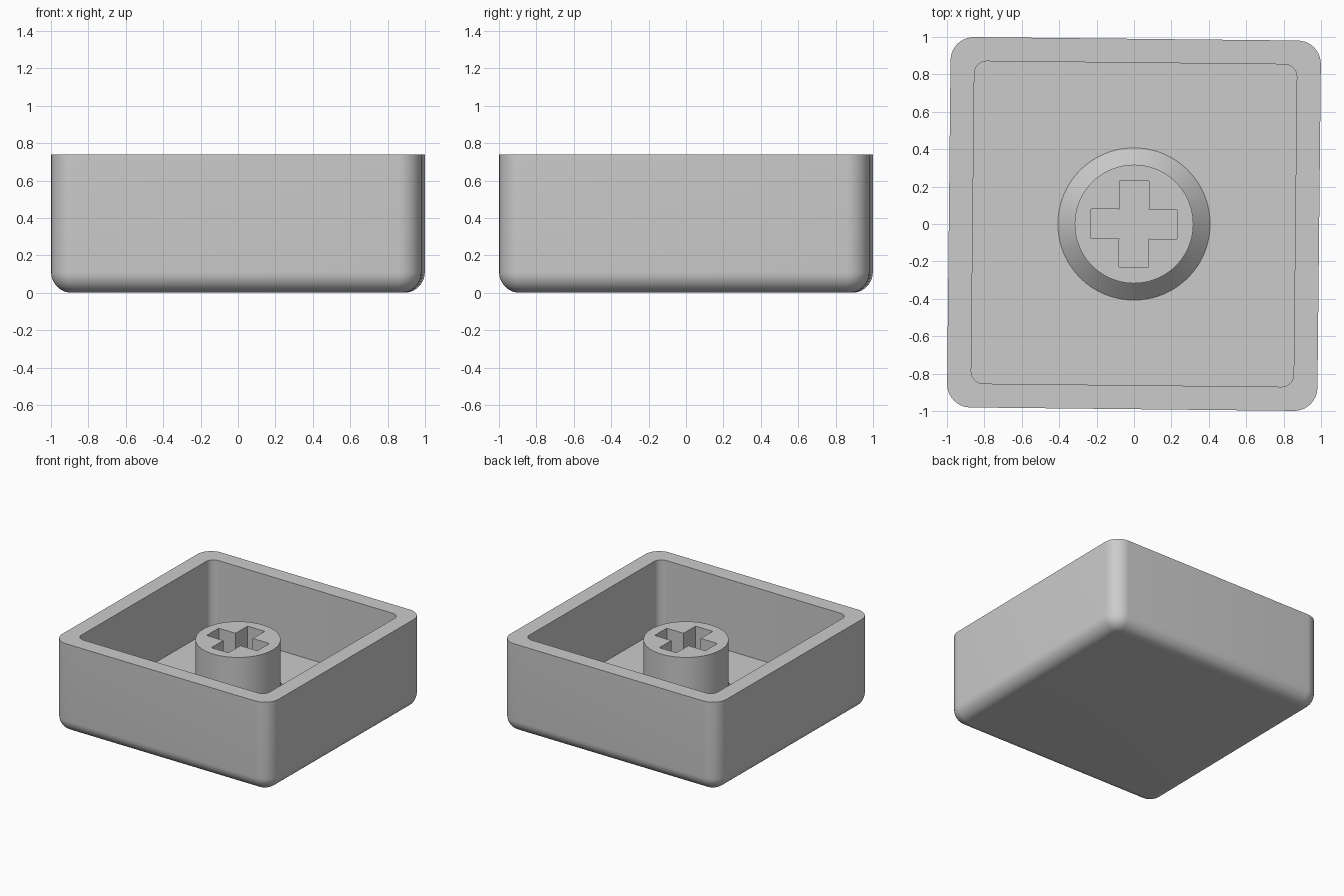
import bpy, bmesh, math

if "Cube" in bpy.data.objects:
    bpy.data.objects.remove(bpy.data.objects["Cube"])

TURN = math.radians(-0.6)   # whole part sits very slightly twisted

grey = bpy.data.materials.new("plain grey")
grey.diffuse_color = (0.6, 0.6, 0.6, 1)
grey.use_nodes = True
grey.node_tree.nodes["Principled BSDF"].inputs["Base Color"].default_value = grey.diffuse_color


def rounded_square(half, r, z, n=10):
    """Outline of a square with round corners, counter-clockwise."""
    pts = []
    for q in range(4):
        for i in range(n + 1):
            a = math.pi / 2 * (q + i / n)
            sx, sy = ((1, 1), (-1, 1), (-1, -1), (1, -1))[q]
            pts.append((sx * (half - r) + r * math.cos(a),
                        sy * (half - r) + r * math.sin(a), z))
    return pts


def circle(r, z, n=96):
    return [(r * math.cos(2 * math.pi * i / n),
             r * math.sin(2 * math.pi * i / n), z) for i in range(n)]


def loft(name, rings):
    """Skin a stack of outlines and cap both ends."""
    bm = bmesh.new()
    loops = [[bm.verts.new(p) for p in ring] for ring in rings]
    for a, b in zip(loops, loops[1:]):
        for i in range(len(a)):
            j = (i + 1) % len(a)
            bm.faces.new((a[i], a[j], b[j], b[i]))
    bm.faces.new(loops[0][::-1])
    bm.faces.new(loops[-1])
    bmesh.ops.recalc_face_normals(bm, faces=bm.faces)
    mesh = bpy.data.meshes.new(name)
    bm.to_mesh(mesh)
    bm.free()
    mesh.materials.append(grey)
    ob = bpy.data.objects.new(name, mesh)
    bpy.context.collection.objects.link(ob)
    ob.rotation_euler.z = TURN
    return ob


def activate(ob):
    bpy.ops.object.select_all(action='DESELECT')
    ob.select_set(True)
    bpy.context.view_layer.objects.active = ob


# Open shell: filleted underside, outer wall, flat rim, inner wall, floor
FILLET, HALF, CORNER, TOP, FLOOR = 0.11, 0.99, 0.125, 0.74, 0.155
rings = []
for i in range(11):
    a = math.pi / 2 * i / 10
    d = FILLET * (1 - math.sin(a))
    rings.append(rounded_square(HALF - d, CORNER - d, FILLET * (1 - math.cos(a))))
rings += [rounded_square(HALF, CORNER, TOP),
          rounded_square(0.862, 0.065, TOP),
          rounded_square(0.862, 0.065, FLOOR)]
shell = loft("shell", rings)

# Round stem with a flared foot
STEM = 0.635
stem = loft("stem", [circle(0.407, FLOOR - 0.03), circle(0.407, FLOOR),
                     circle(0.317, FLOOR + 0.09), circle(0.317, STEM)])

for ob in (shell, stem):
    activate(ob)
    bpy.ops.object.shade_smooth_by_angle(angle=math.radians(30))

# Cross-shaped socket cut into the stem
L, W = 0.232, 0.078
cross = []
for q in range(4):
    c, s = round(math.cos(q * math.pi / 2)), round(math.sin(q * math.pi / 2))
    cross += [(x * c - y * s, x * s + y * c) for x, y in ((L, -W), (L, W), (W, W))]
cutter = loft("socket_cutter", [[(x, y, z) for x, y in cross] for z in (0.19, 0.9)])
cutter.hide_render = True
cut = stem.modifiers.new("socket", 'BOOLEAN')
cut.operation = 'DIFFERENCE'
cut.solver = 'EXACT'
cut.object = cutter
activate(stem)
bpy.ops.object.modifier_apply(modifier=cut.name)
bpy.data.objects.remove(cutter)
